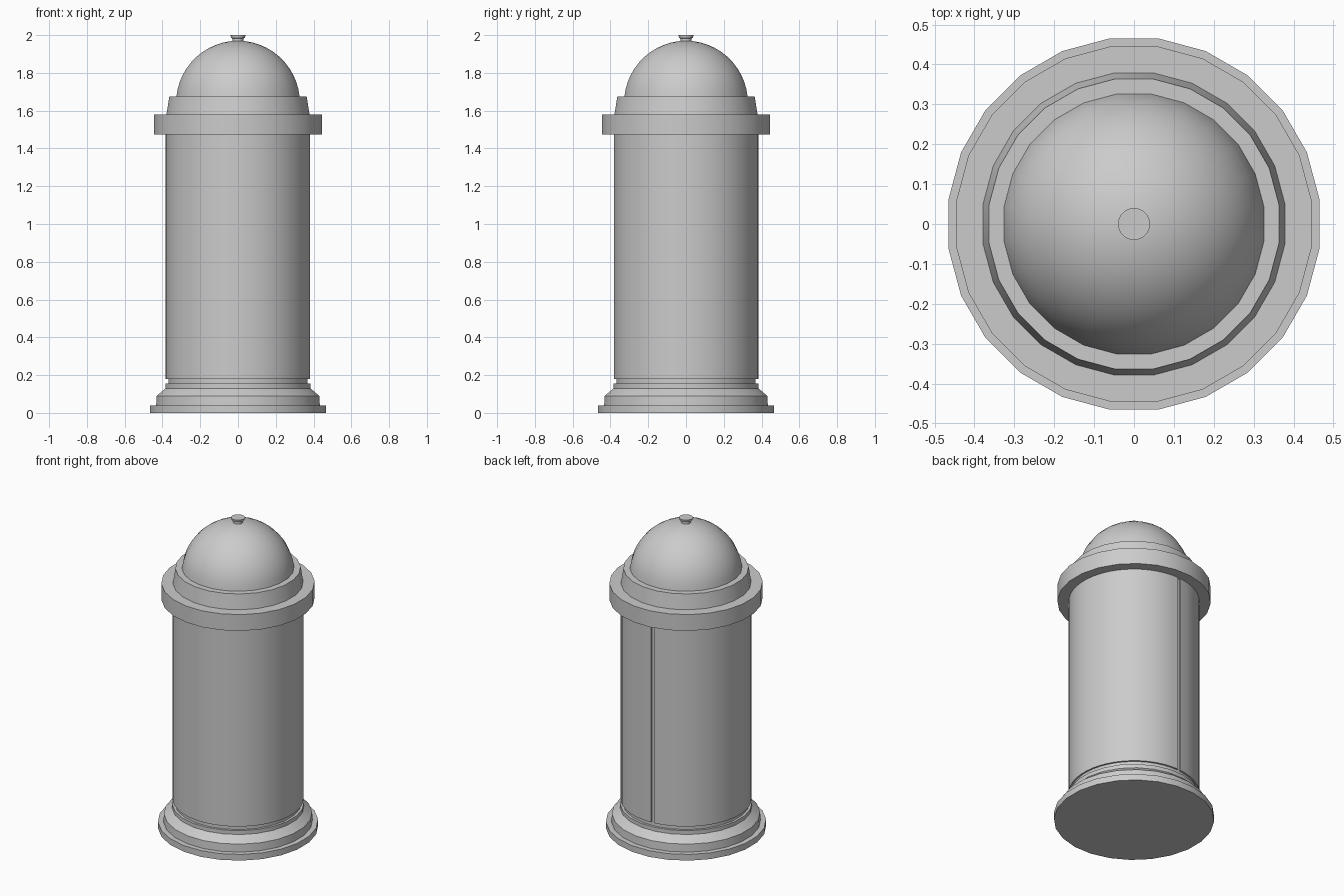
import bpy, bmesh
from math import pi, sin, cos, asin, radians

if "Cube" in bpy.data.objects:
    bpy.data.objects.remove(bpy.data.objects["Cube"])

SIDES = 24


def lathe(name, profile, sides=SIDES, angle=30):
    """Revolve (radius, z) points about z; ends are capped."""
    bm = bmesh.new()
    rings = []
    for r, z in profile:
        if r == 0:
            rings.append([bm.verts.new((0, 0, z))])
            continue
        # half-step turn puts flats on the axes
        k = r * 1.005
        rings.append([bm.verts.new((k * cos(2 * pi * (i + .5) / sides),
                                    k * sin(2 * pi * (i + .5) / sides), z))
                      for i in range(sides)])
    for a, b in zip(rings, rings[1:]):
        for i in range(sides):
            j = (i + 1) % sides
            if len(b) == 1:
                bm.faces.new((a[i], a[j], b[0]))
            else:
                bm.faces.new((a[i], a[j], b[j], b[i]))
    bm.faces.new(rings[0][::-1])
    if len(rings[-1]) > 1:
        bm.faces.new(rings[-1])
    return finish(name, bm, angle)


def finish(name, bm, angle=30):
    bmesh.ops.recalc_face_normals(bm, faces=bm.faces)
    me = bpy.data.meshes.new(name)
    bm.to_mesh(me)
    bm.free()
    ob = bpy.data.objects.new(name, me)
    bpy.context.collection.objects.link(ob)
    bpy.ops.object.select_all(action='DESELECT')
    ob.select_set(True)
    bpy.context.view_layer.objects.active = ob
    bpy.ops.object.shade_smooth_by_angle(angle=radians(angle))
    return ob


# stepped plinth
lathe("base", [(.467, 0), (.467, .04), (.435, .04), (.432, .09),
               (.385, .13), (.385, .155), (.37, .155), (.37, .18)])

# inner core seen through the panel seam
lathe("core", [(.37, .18), (.37, 1.475)])

# wrapped display panel with a narrow seam at the back
bm = bmesh.new()
seam, gap, steps = radians(94), .02 / .382, 48
cols = []
for i in range(steps + 1):
    a = seam + gap / 2 + (2 * pi - gap) * i / steps
    cols.append([bm.verts.new((r * cos(a), r * sin(a), z))
                 for r, z in ((.372, .18), (.383, .18), (.383, 1.475), (.372, 1.475))])
for a, b in zip(cols, cols[1:]):
    for k in range(4):
        m = (k + 1) % 4
        bm.faces.new((a[k], a[m], b[m], b[k]))
bm.faces.new(cols[0])
bm.faces.new(cols[-1][::-1])
finish("display_panel", bm)

# overhanging collar and tapered drum
lathe("collar", [(.447, 1.475), (.447, 1.58)])
lathe("drum", [(.38, 1.58), (.365, 1.675)])

# dome, slightly less than a hemisphere
R, zc = .329, 1.641
start = asin((1.675 - zc) / R)
dome = []
for i in range(13):
    t = start + (pi / 2 - start) * i / 12
    dome.append((R * cos(t) if i < 12 else 0, zc + R * sin(t)))
lathe("dome", dome)

# finial
lathe("finial", [(.028, 1.96), (.028, 1.982), (.037, 1.985), (.04, 2.0)])
